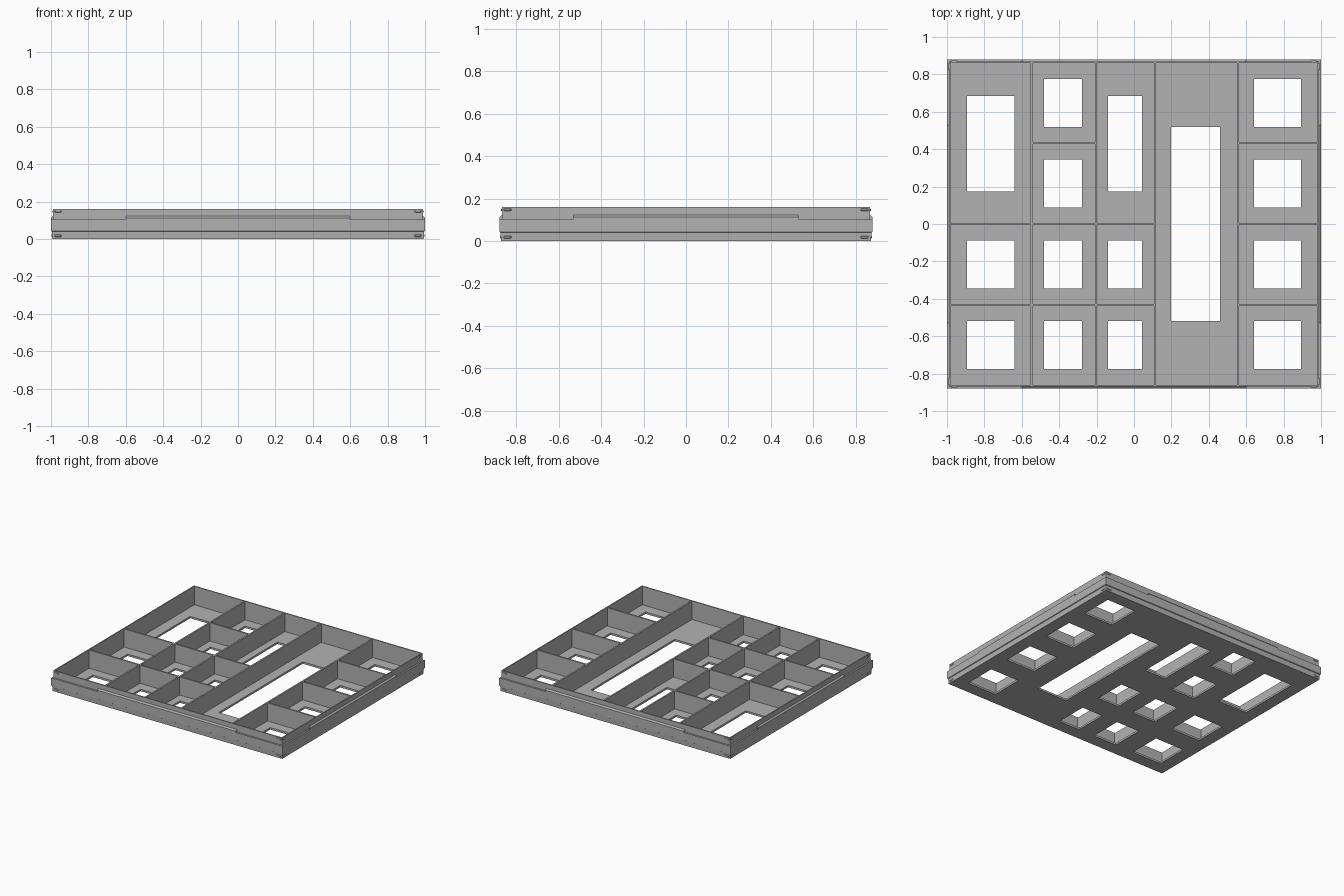
import bpy
import bmesh

if "Cube" in bpy.data.objects:
    bpy.data.objects.remove(bpy.data.objects["Cube"], do_unlink=True)

HX, HY = 1.0, 0.88          # outer half sizes
WALL = 0.02                 # outer face to inner wall face
FLOOR, DIV_TOP = 0.015, 0.157

grey = bpy.data.materials.new("plain grey")
grey.use_nodes = True
COLOR = (0.45, 0.45, 0.45, 1)
grey.diffuse_color = COLOR
grey.node_tree.nodes["Principled BSDF"].inputs["Base Color"].default_value = COLOR


def finish(name, bm):
    bmesh.ops.recalc_face_normals(bm, faces=bm.faces)
    mesh = bpy.data.meshes.new(name)
    bm.to_mesh(mesh)
    bm.free()
    mesh.materials.append(grey)
    obj = bpy.data.objects.new(name, mesh)
    bpy.context.collection.objects.link(obj)
    return obj


def rect(bm, x0, x1, y0, y1, z):
    return [bm.verts.new((x, y, z)) for x, y in ((x0, y0), (x1, y0), (x1, y1), (x0, y1))]


def bridge(bm, a, b):
    n = len(a)
    for i in range(n):
        j = (i + 1) % n
        bm.faces.new((a[i], a[j], b[j], b[i]))


def box(name, x0, x1, y0, y1, z0, z1):
    bm = bmesh.new()
    low, high = rect(bm, x0, x1, y0, y1, z0), rect(bm, x0, x1, y0, y1, z1)
    bridge(bm, low, high)
    bm.faces.new(low)
    bm.faces.new(high)
    return finish(name, bm)


# Outer wall: a stepped section swept round the rectangle (inset, height)
section = [(WALL, 0), (0.007, 0), (0.005, 0.04), (0, 0.043), (0, 0.103),
           (0.011, 0.104), (0.011, 0.16), (WALL, 0.16)]
bm = bmesh.new()
rings = [rect(bm, o - HX, HX - o, o - HY, HY - o, z) for o, z in section]
for a, b in zip(rings, rings[1:] + rings[:1]):
    bridge(bm, a, b)
finish("outer_wall", bm)

# Columns: left edge, right edge, hole edges, row layout
ROW = 0.433
rows_4 = [-ROW, 0, ROW]
rows_3 = [-ROW, 0]
ex, ey = HX - WALL, HY - WALL
columns = [(-ex, -0.547, -0.893, -0.64, rows_3),
           (-0.547, -0.203, -0.48, -0.277, rows_4),
           (-0.203, 0.112, -0.139, 0.043, rows_3),
           (0.112, 0.556, 0.198, 0.46, []),
           (0.556, ex, 0.642, 0.893, rows_4)]
holes = {0.433: 0.128, 0.86: 0.255, 1.72: 0.518}   # cell length: half hole length

# Floor frames, one for each compartment, and the low walls between them
T = 0.006
floor = bmesh.new()
for n, (x0, x1, hx0, hx1, cuts) in enumerate(columns):
    if n:
        box(f"long_divider_{n}", x0 - T, x0 + T, -ey, ey, FLOOR, DIV_TOP)
    for k, y in enumerate(cuts):
        box(f"cross_divider_{n + 1}_{k + 1}", x0, x1, y - T, y + T, FLOOR, DIV_TOP)
    edges = [-ey] + cuts + [ey]
    for y0, y1 in zip(edges, edges[1:]):
        half = holes[min(holes, key=lambda length: abs(length - (y1 - y0)))]
        mid = (y0 + y1) / 2
        loops = [rect(floor, x0, x1, y0, y1, 0),
                 rect(floor, hx0, hx1, mid - half, mid + half, 0),
                 rect(floor, hx0, hx1, mid - half, mid + half, FLOOR),
                 rect(floor, x0, x1, y0, y1, FLOOR)]
        for a, b in zip(loops, loops[1:]):
            bridge(floor, a, b)
bmesh.ops.remove_doubles(floor, verts=floor.verts, dist=0.0005)
finish("floor", floor)

# Side details, mirrored to opposite walls
grip = [(0, 0.103), (0, 0.113), (0.011, 0.123), (0.011, 0.103)]
for axis, half, other, span in (("y", HY, HX, 0.6), ("x", HX, HY, 0.53)):
    for side, s in (("minus", -1), ("plus", 1)):

        def place(along, inset, z):
            d = s * (half - inset)
            return (along, d, z) if axis == "y" else (d, along, z)

        # Raised chamfered grip along the middle of the wall
        bm = bmesh.new()
        ends = [[bm.verts.new(place(e * span, o, z)) for o, z in grip] for e in (-1, 1)]
        bridge(bm, *ends)
        for end in ends:
            bm.faces.new(end)
        finish(f"grip_{axis}_{side}", bm)

        # Small snap lugs near the corners, above and below the band
        for level, z, face in (("upper", 0.147, 0.011), ("lower", 0.018, 0.006)):
            for e in (-1, 1):
                c = e * (other - 0.038)
                bm = bmesh.new()
                loops = []
                for inset, w, h in ((face + 0.001, 0.02, 0.007), (face - 0.004, 0.016, 0.004)):
                    outline = ((-w, 0), (-w * 0.8, -h), (w * 0.8, -h),
                               (w, 0), (w * 0.8, h), (-w * 0.8, h))
                    loops.append([bm.verts.new(place(c + u, inset, z + v)) for u, v in outline])
                bridge(bm, *loops)
                for loop in loops:
                    bm.faces.new(loop)
                finish(f"{level}_lug_{axis}_{side}_{'a' if e < 0 else 'b'}", bm)
